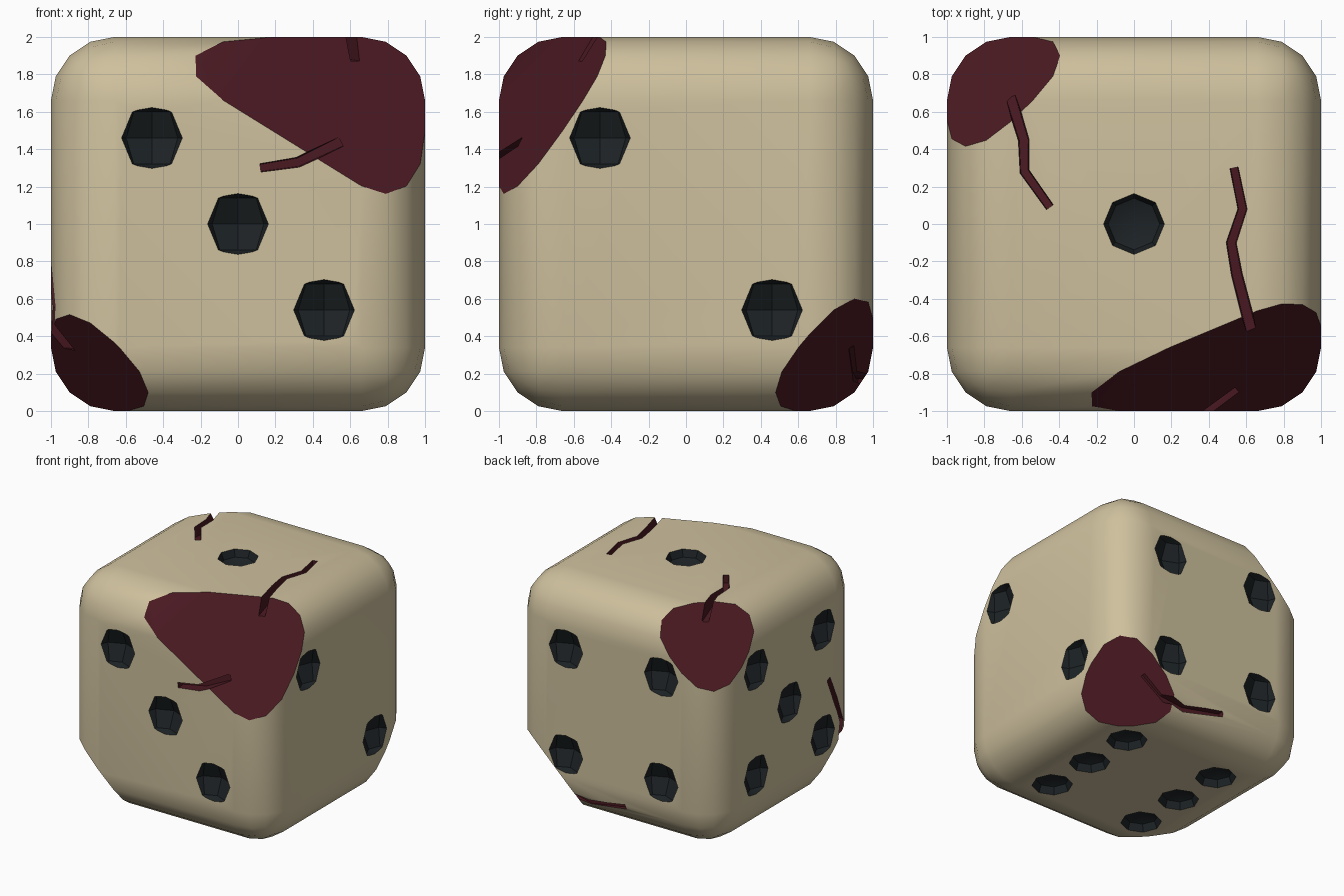
import bpy, bmesh
from mathutils import Vector, Matrix

if "Cube" in bpy.data.objects:
    bpy.data.objects.remove(bpy.data.objects["Cube"])


def material(name, rgb):
    m = bpy.data.materials.new(name)
    m.diffuse_color = (*rgb, 1)
    m.use_nodes = True
    m.node_tree.nodes["Principled BSDF"].inputs["Base Color"].default_value = m.diffuse_color
    return m


MATS = [material("bone", (0.62, 0.53, 0.34)),
        material("broken_red", (0.07, 0.01, 0.016)),
        material("pip_black", (0.012, 0.016, 0.018))]


def make_object(name, bm, index=None):
    if index is not None:
        for f in bm.faces:
            f.material_index = index
    bmesh.ops.recalc_face_normals(bm, faces=bm.faces[:])
    me = bpy.data.meshes.new(name)
    bm.to_mesh(me)
    bm.free()
    for m in MATS:
        me.materials.append(m)
    ob = bpy.data.objects.new(name, me)
    bpy.context.collection.objects.link(ob)
    return ob


# rounded cube body
bm = bmesh.new()
bmesh.ops.create_cube(bm, size=2, matrix=Matrix.Translation((0, 0, 1)))
bmesh.ops.bevel(bm, geom=bm.edges[:], offset=0.34, offset_type='OFFSET',
                segments=4, profile=0.5, affect='EDGES')

# broken corners: plane normal and plane constant
for normal, d in [((0.417, -1, 0.673), 2.085), ((-0.96, 1, 1), 3.18),
                  ((-0.99, -0.88, -1), 1.168), ((0.96, 1.19, -1), 1.335)]:
    n = Vector(normal)
    cut = bmesh.ops.bisect_plane(bm, geom=bm.verts[:] + bm.edges[:] + bm.faces[:],
                                 plane_co=n * (d / n.length_squared), plane_no=n,
                                 clear_outer=True)
    rim = [e for e in cut["geom_cut"] if isinstance(e, bmesh.types.BMEdge)]
    for f in bmesh.ops.contextual_create(bm, geom=rim)["faces"]:
        f.material_index = 1
die = make_object("die_body", bm)

# face frames: centre, u axis, v axis, outward normal
X, Y, Z = Vector((1, 0, 0)), Vector((0, 1, 0)), Vector((0, 0, 1))
FACES = {"front": (X, Z, -Y), "back": (X, Z, Y), "right": (Y, Z, X),
         "left": (Y, Z, -X), "top": (X, Y, Z), "bottom": (X, Y, -Z)}


def on_face(face, u, v, height=0.0):
    a, b, n = FACES[face]
    return Z + a * u + b * v + n * (1 + height)


# pip cutters
p = 0.46
four = [(-p, -p), (p, -p), (-p, p), (p, p)]
PIPS = {"top": [(0, 0)], "right": [(-p, p), (p, -p)],
        "front": [(-p, p), (0, 0), (p, -p)], "back": four,
        "left": four + [(0, 0)], "bottom": four + [(-p, 0), (p, 0)]}
bm = bmesh.new()
for face, spots in PIPS.items():
    for u, v in spots:
        bmesh.ops.create_uvsphere(bm, u_segments=8, v_segments=4, radius=0.195,
                                  matrix=Matrix.Translation(on_face(face, u, v, 0.078)))
pips = make_object("pip_cutter", bm, 2)

# crack cutters: tapered grooves following a path on a face
CRACKS = [("top", [(0.63, -0.58), (0.55, -0.27), (0.52, -0.1), (0.58, 0.08), (0.535, 0.3)]),
          ("front", [(0.55, 0.44), (0.32, 0.33), (0.12, 0.3)]),
          ("right", [(-0.76, 0.61), (-0.69, 0.62), (-0.61, 0.67)]),
          ("top", [(-0.66, 0.68), (-0.59, 0.45), (-0.585, 0.28), (-0.45, 0.09)]),
          ("left", [(-0.69, -0.67), (-0.74, -0.44), (-0.65, -0.25), (-0.54, 0.0)]),
          ("back", [(0.66, -0.67), (0.49, -0.81), (0.27, -0.85), (-0.1, -0.78)])]
bm = bmesh.new()
for face, path in CRACKS:
    n = FACES[face][2]
    pts = [on_face(face, u, v) for u, v in path]
    rings = []
    for i, c in enumerate(pts):
        t = pts[min(i + 1, len(pts) - 1)] - pts[max(i - 1, 0)]
        side = n.cross(t).normalized()
        k = i / (len(pts) - 1)
        w, depth = 0.034 - 0.009 * k, 0.13 - 0.06 * k
        rings.append([bm.verts.new(c + side * s + n * h) for s, h in
                      [(-w, 0.05), (w, 0.05), (w * 0.75, -depth), (-w * 0.75, -depth)]])
    for a, b in zip(rings, rings[1:]):
        for j in range(4):
            bm.faces.new((a[j], a[(j + 1) % 4], b[(j + 1) % 4], b[j]))
    bm.faces.new(rings[0])
    bm.faces.new(rings[-1])
cracks = make_object("crack_cutter", bm, 1)

# carve pips and cracks
bpy.context.view_layer.objects.active = die
die.select_set(True)
for cutter in (pips, cracks):
    cutter.hide_render = True
    mod = die.modifiers.new(cutter.name, 'BOOLEAN')
    mod.operation, mod.solver, mod.object = 'DIFFERENCE', 'EXACT', cutter
    bpy.ops.object.modifier_apply(modifier=mod.name)
for cutter in (pips, cracks):
    bpy.data.objects.remove(cutter)
bpy.ops.object.shade_smooth_by_angle(angle=0.5)
